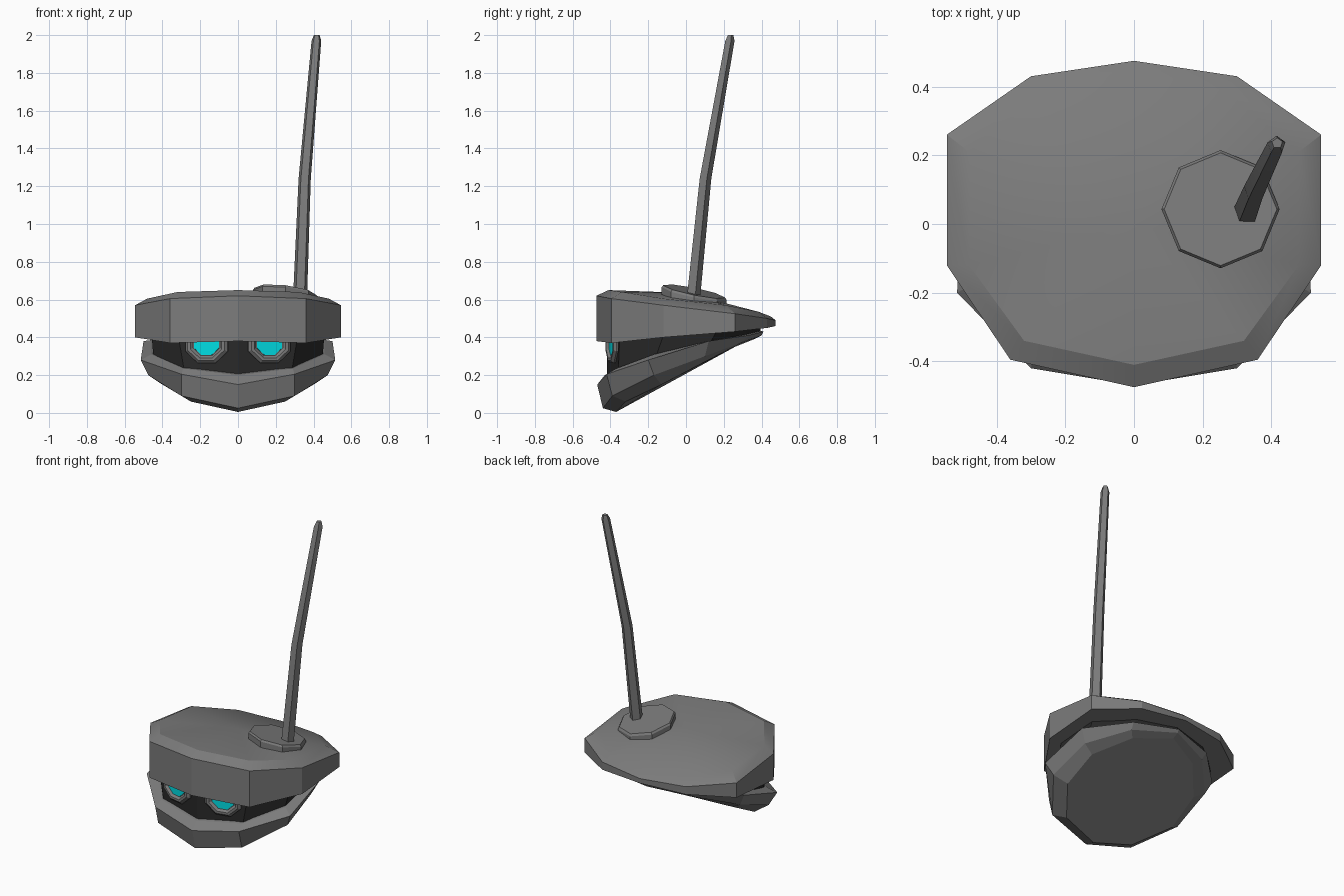
import bpy, bmesh, math
from mathutils import Vector

if "Cube" in bpy.data.objects:
    bpy.data.objects.remove(bpy.data.objects["Cube"])


def material(name, rgb):
    m = bpy.data.materials.new(name)
    m.diffuse_color = (*rgb, 1)
    m.use_nodes = True
    m.node_tree.nodes["Principled BSDF"].inputs["Base Color"].default_value = m.diffuse_color
    return m


GREY = material("grey_metal", (0.2, 0.2, 0.2))
DARK = material("dark_inside", (0.022, 0.022, 0.022))
CYAN = material("cyan_glow", (0.0, 0.72, 0.77))


def loft(name, rings, mat, peak=None, smooth=0):
    """Skin a stack of rings, cap the start, cap or fan the end."""
    bm = bmesh.new()
    rows = [[bm.verts.new(p) for p in ring] for ring in rings]
    n = len(rows[0])
    for a, b in zip(rows, rows[1:]):
        for i in range(n):
            j = (i + 1) % n
            bm.faces.new((a[i], a[j], b[j], b[i]))
    bm.faces.new(rows[0][::-1])
    if peak:
        top = bm.verts.new(peak)
        for i in range(n):
            bm.faces.new((rows[-1][i], rows[-1][(i + 1) % n], top))
    else:
        bm.faces.new(rows[-1])
    bmesh.ops.recalc_face_normals(bm, faces=bm.faces)
    me = bpy.data.meshes.new(name)
    bm.to_mesh(me)
    bm.free()
    me.materials.append(mat)
    ob = bpy.data.objects.new(name, me)
    bpy.context.collection.objects.link(ob)
    if smooth:
        me.shade_smooth()
        me.set_sharp_from_angle(angle=math.radians(smooth))
    return ob


def mirrored(xy, zs):
    """Ten-sided ring from its right half, front to back."""
    half = [(x, y, z) for (x, y), z in zip(xy, zs)]
    return half + [(-x, y, z) for x, y, z in half[-2:0:-1]]


# Upper shell: vertical band, bevelled edge, slightly domed top
outline = [(0, -.475), (.36, -.395), (.545, -.12), (.545, .26), (.30, .43), (0, .475)]
inset = [(0, -.41), (.32, -.34), (.48, -.12), (.48, .21), (.27, .385), (0, .45)]
loft("upper_shell", [
    mirrored(outline, (.38, .37, .40, .43, .45, .46)),
    mirrored(outline, (.62, .605, .57, .525, .50, .49)),
    mirrored(inset, (.65, .64, .605, .57, .535, .51)),
], GREY, peak=(0, 0, .635), smooth=25)

# Lower jaw: tilted bowl with a sloped lip
lip = [(0, -.43), (.29, -.37), (.46, -.17), (.46, .12), (.26, .32), (0, .40)]
lip_z = (.20, .235, .31, .38, .415, .435)
loft("lower_jaw", [
    mirrored([(0, -.37), (.25, -.32), (.40, -.13), (.39, .08), (.23, .26), (0, .36)],
             (.005, .06, .15, .26, .35, .39)),
    mirrored([(0, -.44), (.30, -.39), (.475, -.17), (.46, .10), (.27, .30), (0, .40)],
             (.025, .09, .20, .30, .375, .41)),
    mirrored([(0, -.47), (.30, -.42), (.515, -.20), (.50, .12), (.28, .33), (0, .41)],
             (.15, .205, .28, .38, .41, .43)),
    mirrored(lip, lip_z),
], GREY)

# Dark core between the shell and the jaw
loft("dark_core", [
    mirrored([(x * .97, y * .97) for x, y in lip], [z - .03 for z in lip_z]),
    mirrored([(0, -.42), (.32, -.35), (.46, -.11), (.46, .18), (.26, .33), (0, .40)],
             (.43, .43, .44, .465, .47, .47)),
], DARK)


# Eyes: octagonal stepped frames with glowing lenses
def eye_ring(s, r, depth):
    a = math.radians(12)
    u = Vector((math.cos(a), s * math.sin(a), 0))
    n = Vector((s * math.sin(a), -math.cos(a), 0))
    c = Vector((s * .165, -.384, .37)) + n * depth
    pts = []
    for i in range(8):
        t = (i + .5) * math.pi / 4
        pts.append(c + u * (1.08 * r * math.cos(t)) + Vector((0, 0, r * math.sin(t))))
    return pts


for s, side in ((1, "right"), (-1, "left")):
    loft("eye_frame_" + side, [
        eye_ring(s, .115, -.02), eye_ring(s, .115, .008), eye_ring(s, .100, .022),
        eye_ring(s, .085, .022), eye_ring(s, .072, .008)], GREY)
    loft("eye_lens_" + side, [eye_ring(s, .070, .004), eye_ring(s, .068, .011)], CYAN)

# Tilted octagonal antenna base
cx, cy = .252, .043


def base_ring(r, dz):
    pts = []
    for i in range(8):
        x, y = r * math.cos(i * math.pi / 4), r * math.sin(i * math.pi / 4)
        pts.append((cx + x, cy + y, .643 + dz - .12 * x - .2 * y))
    return pts


loft("antenna_base", [base_ring(.172, -.05), base_ring(.172, -.012), base_ring(.164, 0)], GREY)


# Tapered five-sided antenna with a gentle bend and blunt tip
def rod_ring(x, y, z, r):
    return [(x + r * math.cos(math.radians(90 + 72 * i)),
             y + r * math.sin(math.radians(90 + 72 * i)), z) for i in range(5)]


loft("antenna", [
    rod_ring(.328, .035, .60, .039), rod_ring(.353, .10, 1.24, .034),
    rod_ring(.415, .23, 1.97, .027), rod_ring(.417, .235, 2.0, .016)], GREY, smooth=20)
